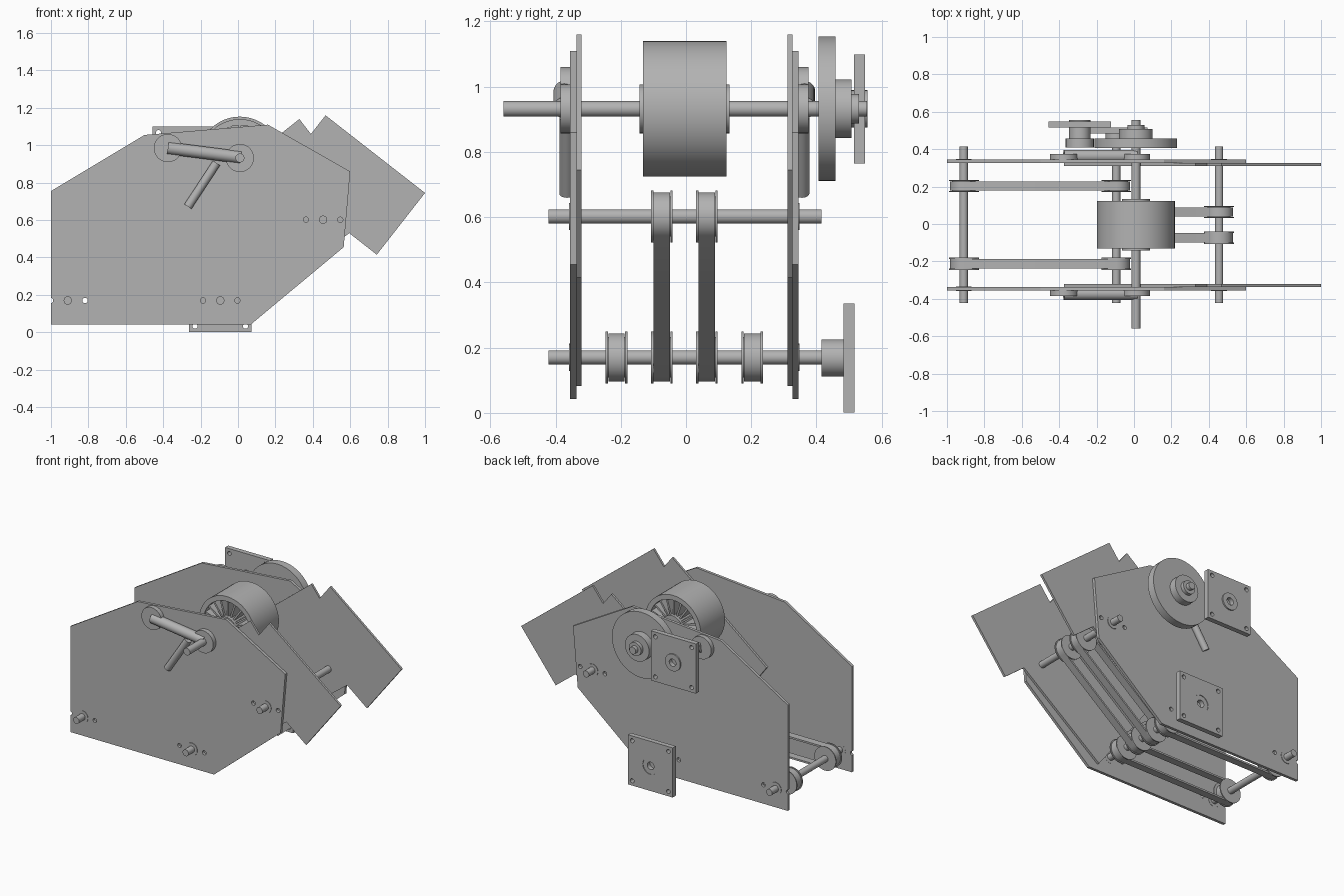
import bpy, bmesh, math
from mathutils import Matrix, Vector

if "Cube" in bpy.data.objects:
    bpy.data.objects.remove(bpy.data.objects["Cube"], do_unlink=True)

grey = bpy.data.materials.new("plain grey")
grey.use_nodes = True
COLOUR = (0.45, 0.45, 0.45, 1)
grey.diffuse_color = COLOUR
grey.node_tree.nodes["Principled BSDF"].inputs["Base Color"].default_value = COLOUR

MID = -0.005          # centre plane of the frame


def finish(name, bm, smooth=True):
    bmesh.ops.remove_doubles(bm, verts=bm.verts, dist=1e-5)
    bmesh.ops.recalc_face_normals(bm, faces=bm.faces)
    mesh = bpy.data.meshes.new(name)
    bm.to_mesh(mesh)
    bm.free()
    mesh.materials.append(grey)
    obj = bpy.data.objects.new(name, mesh)
    bpy.context.collection.objects.link(obj)
    if smooth:
        bpy.ops.object.select_all(action='DESELECT')
        obj.select_set(True)
        bpy.context.view_layer.objects.active = obj
        bpy.ops.object.shade_smooth_by_angle(angle=math.radians(30))
    return obj


def lathe(name, x, z, profile, steps=48):
    """Revolve a closed (radius, y) profile about an axis along y."""
    bm = bmesh.new()
    rings = []
    for i in range(steps):
        a = math.tau * i / steps
        rings.append([bm.verts.new((x + r * math.cos(a), y, z + r * math.sin(a)))
                      for r, y in profile])
    count = len(profile)
    for i in range(steps):
        p, q = rings[i], rings[(i + 1) % steps]
        for j in range(count):
            k = (j + 1) % count
            if profile[j][0] or profile[k][0]:
                bm.faces.new((p[j], p[k], q[k], q[j]))
    return finish(name, bm)


def disc(name, x, z, y0, y1, r, hole=0):
    return lathe(name, x, z, [(hole, y0), (r, y0), (r, y1), (hole, y1)])


def slab(name, points, y0, y1):
    """Extrude an (x, z) outline along y."""
    bm = bmesh.new()
    face = bm.faces.new([bm.verts.new((x, y0, z)) for x, z in points])
    new = bmesh.ops.extrude_face_region(bm, geom=[face])["geom"]
    bmesh.ops.translate(bm, vec=(0, y1 - y0, 0),
                        verts=[v for v in new if isinstance(v, bmesh.types.BMVert)])
    return finish(name, bm, smooth=False)


def drill(obj, holes, r):
    """Cut round holes along y through a plate."""
    bm = bmesh.new()
    for x, z in holes:
        spot = Matrix.Translation((x, 0, z)) @ Matrix.Rotation(math.pi / 2, 4, 'X')
        bmesh.ops.create_cone(bm, cap_ends=True, segments=24, radius1=r, radius2=r,
                              depth=3, matrix=spot)
    cutter = finish("hole_cutter", bm, smooth=False)
    cutter.hide_render = True
    mod = obj.modifiers.new("holes", 'BOOLEAN')
    mod.operation, mod.solver, mod.object = 'DIFFERENCE', 'EXACT', cutter
    bpy.context.view_layer.objects.active = obj
    bpy.ops.object.modifier_apply(modifier=mod.name)
    bpy.data.objects.remove(cutter, do_unlink=True)


def rod(name, a, b, y, r):
    """Round bar between two (x, z) points."""
    p, q = Vector((a[0], y, a[1])), Vector((b[0], y, b[1]))
    turn = (q - p).to_track_quat('Z', 'Y').to_matrix().to_4x4()
    bm = bmesh.new()
    bmesh.ops.create_cone(bm, cap_ends=True, segments=32, radius1=r, radius2=r,
                          depth=(q - p).length,
                          matrix=Matrix.Translation((p + q) / 2) @ turn)
    return finish(name, bm)


def belt(name, a, b, y, width=0.05, r=0.074, thick=0.012, steps=16):
    """Closed belt loop around two pulleys."""
    base = math.atan2(b[1] - a[1], b[0] - a[0])
    bm = bmesh.new()
    loop = []
    for centre, start in ((a, base + math.pi / 2), (b, base - math.pi / 2)):
        for i in range(steps + 1):
            t = start + math.pi * i / steps
            loop.append([bm.verts.new((centre[0] + rad * math.cos(t), y + side,
                                       centre[1] + rad * math.sin(t)))
                         for rad, side in ((r, -width / 2), (r, width / 2),
                                           (r - thick, width / 2), (r - thick, -width / 2))])
    for i, p in enumerate(loop):
        q = loop[(i + 1) % len(loop)]
        for j in range(4):
            k = (j + 1) % 4
            bm.faces.new((p[j], p[k], q[k], q[j]))
    return finish(name, bm)


def pulley(name, x, z, y):
    h, f, rim, core = 0.033, 0.026, 0.08, 0.062
    lathe(name, x, z, [(0, y - h), (rim, y - h), (rim, y - f), (core, y - f),
                       (core, y + f), (rim, y + f), (rim, y + h), (0, y + h)])


AXLE_Z = 0.17
TAIL, LOW, HIGH = (-0.91, AXLE_Z), (-0.095, AXLE_Z), (0.455, 0.602)
MAIN = (0.01, 0.932)

# Side plates and the angled chute plates inside them
side_outline = [(-1, 0.043), (-1, 0.755), (-0.5, 1.055), (0.16, 1.11),
                (0.6, 0.86), (0.565, 0.455), (0.07, 0.043)]
chute_outline = [(0.005, 0.083), (0.595, 0.53), (0.742, 0.415), (1, 0.745),
                 (0.468, 1.16), (0.39, 1.06), (0.328, 1.14), (-0.375, 0.585)]
screw_holes = [(x + d, z) for x, z in (TAIL, LOW, HIGH) for d in (-0.092, 0.092)]
for side, s in (("front", -1), ("back", 1)):
    def at(d):
        return MID + s * d
    plate = slab(side + "_side_plate", side_outline, at(0.331), at(0.35))
    drill(plate, screw_holes, 0.014)
    slab(side + "_chute_plate", chute_outline, at(0.316), at(0.331))
    for i, (x, z) in enumerate((TAIL, LOW, HIGH)):
        disc(f"{side}_bushing_{i}", x, z, at(0.33), at(0.353), 0.042)
    # Tension arm with its two end discs and short lever
    elbow = (-0.375, 0.985)
    disc(side + "_arm_outer_disc", *elbow, at(0.35), at(0.38), 0.075)
    disc(side + "_arm_shaft_disc", *MAIN, at(0.35), at(0.38), 0.075)
    rod(side + "_tension_arm", elbow, (0.015, 0.935), at(0.368), 0.033)
    rod(side + "_lever", (-0.115, 0.905), (-0.268, 0.672), at(0.36), 0.023)

# Axles
for name, (x, z) in (("tail", TAIL), ("lower", LOW), ("upper", HIGH)):
    disc(name + "_axle", x, z, -0.422, 0.415, 0.022)
disc("main_shaft", *MAIN, -0.56, 0.555, 0.024)

# Belts and their pulleys
for d in (-1, 1):
    for name, a, b, gap in (("level", TAIL, LOW, 0.208), ("sloped", LOW, HIGH, 0.069)):
        y = MID + d * gap
        tag = "front" if d < 0 else "back"
        belt(f"{tag}_{name}_belt", a, b, y)
        pulley(f"{tag}_{name}_pulley_a", *a, y)
        pulley(f"{tag}_{name}_pulley_b", *b, y)

# Spoked drum
disc("drum_rim", *MAIN, -0.132, 0.124, 0.208, 0.175)
disc("drum_hub", *MAIN, -0.143, 0.134, 0.075)
VANES = 20
bm = bmesh.new()
for i in range(VANES):
    m = (Matrix.Translation((MAIN[0], -0.004, MAIN[1]))
         @ Matrix.Rotation(math.tau * i / VANES, 4, 'Y')
         @ Matrix.Translation((0.125, 0, 0)) @ Matrix.Diagonal((0.115, 0.24, 0.012, 1)))
    bmesh.ops.create_cube(bm, size=1, matrix=m)
finish("drum_vanes", bm, smooth=False)

# Drive wheel on the back of the main shaft
disc("drive_wheel", *MAIN, 0.406, 0.458, 0.221)
disc("drive_wheel_hub", *MAIN, 0.458, 0.507, 0.09)
disc("drive_wheel_collar", *MAIN, 0.507, 0.53, 0.045)


# Motor mounts: drilled square plate with a hollow hub
def mount(name, x, z, y0, y1, hub0, hub1):
    h, c = 0.167, 0.135
    corners = ((-1, -1), (1, -1), (1, 1), (-1, 1))
    plate = slab(name + "_plate", [(x + h * i, z + h * j) for i, j in corners], y0, y1)
    drill(plate, [(x + c * i, z + c * j) for i, j in corners], 0.014)
    drill(plate, [(x, z)], 0.056)
    lathe(name + "_hub", x, z, [(0, hub0), (0.057, hub0), (0.057, hub1),
                                (0.025, hub1), (0.025, hub1 - 0.03), (0, hub1 - 0.03)])


mount("upper_mount", -0.29, 0.932, 0.515, 0.548, 0.458, 0.557)
disc("motor_roller", -0.29, 0.932, 0.41, 0.458, 0.075)
mount("lower_mount", *LOW[:1], 0.168, 0.483, 0.516, 0.415, 0.512)
